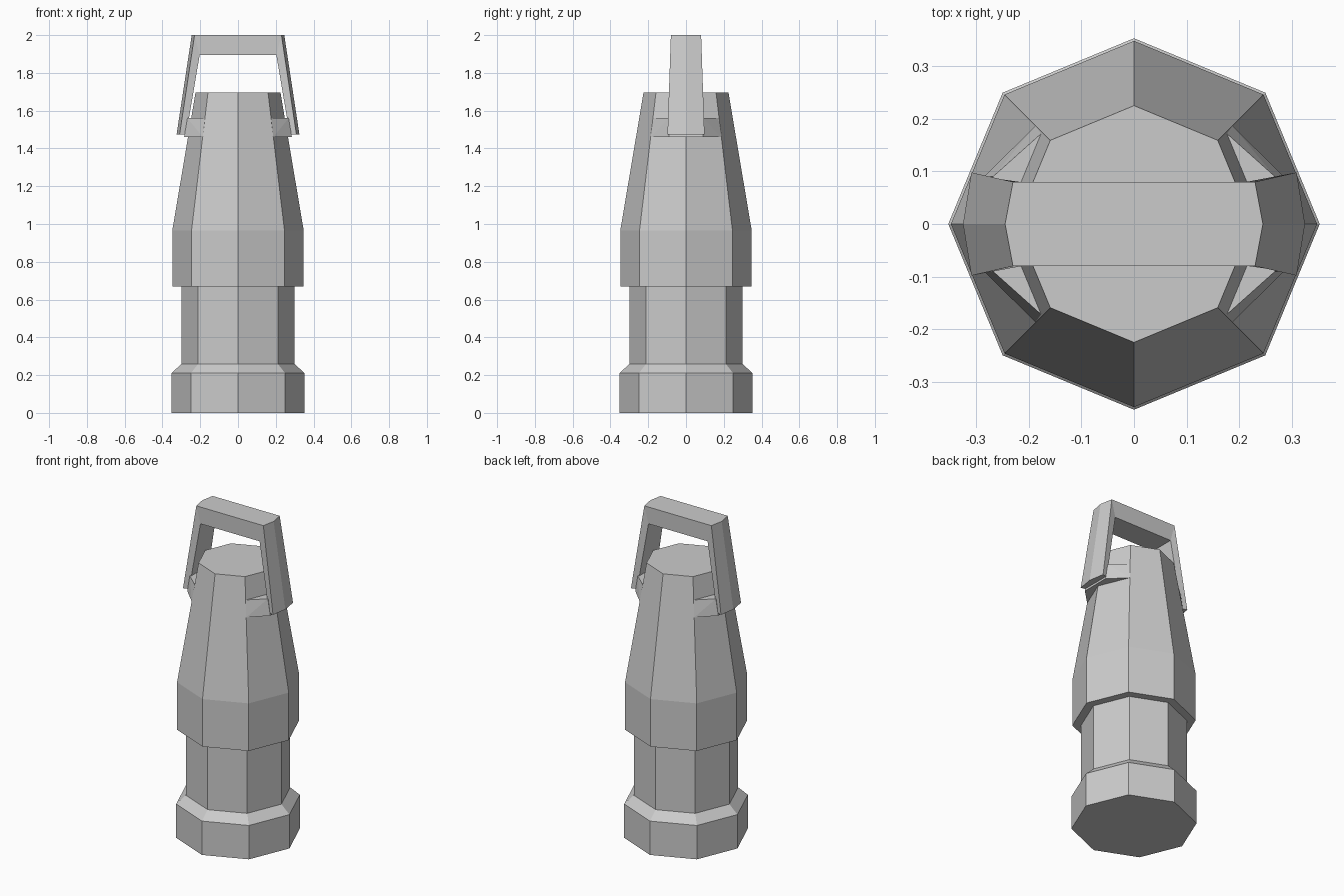
import bpy, bmesh, math
from mathutils import Vector

cube = bpy.data.objects.get("Cube")
if cube:
    bpy.data.objects.remove(cube, do_unlink=True)

# Single grey material
grey = bpy.data.materials.new("plain_grey")
grey.use_nodes = True
tone = (0.6, 0.6, 0.6, 1)
grey.diffuse_color = tone
bsdf = next(n for n in grey.node_tree.nodes if n.type == 'BSDF_PRINCIPLED')
bsdf.inputs["Base Color"].default_value = tone


def finish(name, bm):
    bmesh.ops.recalc_face_normals(bm, faces=bm.faces)
    mesh = bpy.data.meshes.new(name)
    bm.to_mesh(mesh)
    bm.free()
    mesh.materials.append(grey)
    obj = bpy.data.objects.new(name, mesh)
    bpy.context.collection.objects.link(obj)
    return obj


def octagon_stack(name, profile):
    """Closed eight-sided solid through (radius, height) rings."""
    bm = bmesh.new()
    rings = [[bm.verts.new((r * math.cos(i * math.pi / 4),
                            r * math.sin(i * math.pi / 4), z))
              for i in range(8)] for r, z in profile]
    for low, high in zip(rings, rings[1:]):
        for i in range(8):
            j = (i + 1) % 8
            bm.faces.new((low[i], low[j], high[j], high[i]))
    bm.faces.new(rings[0])
    bm.faces.new(rings[-1])
    return finish(name, bm)


def hull(name, points):
    bm = bmesh.new()
    for p in points:
        bm.verts.new(p)
    bmesh.ops.convex_hull(bm, input=bm.verts)
    bmesh.ops.dissolve_limit(bm, angle_limit=math.radians(1),
                             verts=bm.verts, edges=bm.edges)
    return finish(name, bm)


# Body: foot with chamfer, narrow neck, wide collar, tapered top
octagon_stack("body", [(.353, 0), (.353, .21), (.298, .26), (.298, .67),
                       (.348, .67), (.348, .965), (.225, 1.695)])

# Flared lugs joining the body to the handle legs
for side, label in ((1, "left"), (-1, "right")):
    points = []
    for z, corner, reach in ((1.46, .187, .285), (1.56, .174, .268)):
        for s in (1, -1):
            points += [(side * x, s * y, z) for x, y in
                       ((.1, corner), (corner, corner), (reach, .09))]
    hull(label + "_lug", points)

# Carrying handle: cross-sections run up one leg, across and down the other
half = [((.309, .098), (.325, 0), (.274, .088), 1.475, 1.475),
        ((.230, .080), (.245, 0), (.203, .078), 2.0, 1.895)]
bm = bmesh.new()
sections = []
for side, level in ((1, 0), (1, 1), (-1, 1), (-1, 0)):
    edge, ridge, inner, top, under = half[level]
    points = [(edge[0], -edge[1], top), (ridge[0], 0, top), (edge[0], edge[1], top),
              (inner[0], inner[1], under), (inner[0], -inner[1], under)]
    sections.append([bm.verts.new((side * x, y, z)) for x, y, z in points])
for a, b in zip(sections, sections[1:]):
    for i in range(5):
        j = (i + 1) % 5
        bm.faces.new((a[i], a[j], b[j], b[i]))
bm.faces.new(sections[0])
bm.faces.new(sections[-1])
finish("handle", bm)
